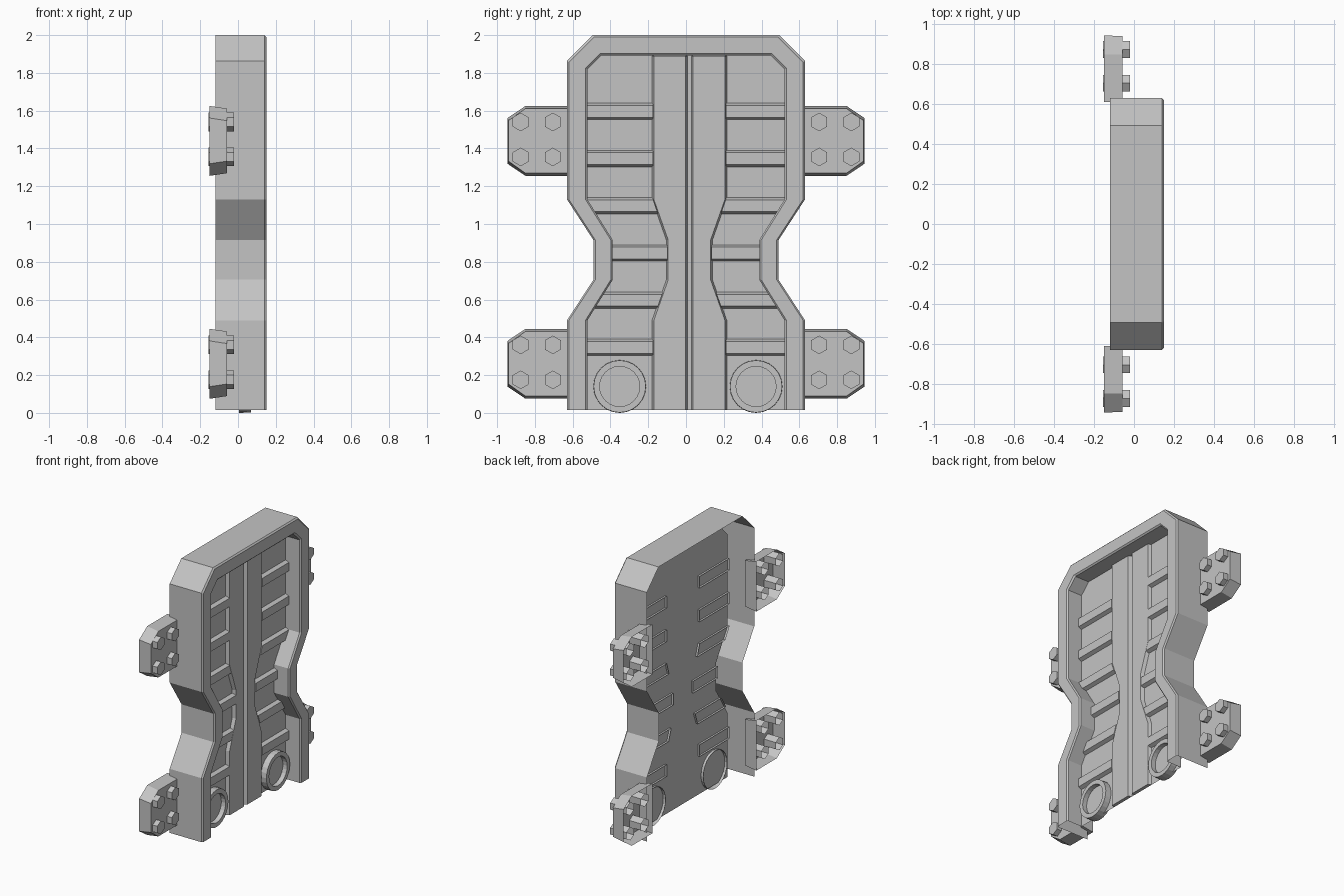
import bpy, bmesh, math

cube = bpy.data.objects.get("Cube")
if cube:
    bpy.data.objects.remove(cube, do_unlink=True)

grey = bpy.data.materials.new("plain_grey")
grey.use_nodes = True
COLOUR = (0.55, 0.55, 0.55, 1)
grey.diffuse_color = COLOUR
grey.node_tree.nodes["Principled BSDF"].inputs["Base Color"].default_value = COLOUR

BOTTOM = 0.015
FLOOR = 0.025
BREAKS = [BOTTOM, 0.49, 0.705, 0.915, 1.13]


def loft(name, sections, closed=True, cap=True):
    """Skin (x, [(y, z), ...]) sections, then cap the last one in strips."""
    bm = bmesh.new()
    rows = [[bm.verts.new((x, y, z)) for y, z in pts] for x, pts in sections]
    n = len(rows[0])
    for a, b in zip(rows, rows[1:]):
        for i in range(n if closed else n - 1):
            j = (i + 1) % n
            bm.faces.new((a[i], a[j], b[j], b[i]))
    if cap:
        r = rows[-1]
        for i in range(n // 2 - 1):
            bm.faces.new((r[i], r[i + 1], r[n - 2 - i], r[n - 1 - i]))
    bmesh.ops.recalc_face_normals(bm, faces=bm.faces)
    mesh = bpy.data.meshes.new(name)
    bm.to_mesh(mesh)
    bm.free()
    mesh.materials.append(grey)
    obj = bpy.data.objects.new(name, mesh)
    bpy.context.collection.objects.link(obj)
    return obj


def arch(wide, waist, top, corner):
    """Waisted door outline, from one foot over the top to the other."""
    half = [(w, z) for w, z in zip((wide, wide, waist, waist, wide), BREAKS)]
    half += [(wide, top - corner), (wide - corner, top)]
    return half + [(-y, z) for y, z in reversed(half)]


def waisted(z, wide, waist):
    """Half width of a waisted outline at height z."""
    _, a, b, c, d = BREAKS
    t = min(max((z - a) / (b - a), 0), max((d - z) / (d - c), 0), 1)
    return wide + (waist - wide) * t


def polygon(cy, cz, r, n):
    return [(cy + r * math.sin(math.tau * i / n), cz + r * math.cos(math.tau * i / n))
            for i in range(n)]


# Hollow frame with recessed floor panel
loft("frame_and_panel", [
    (-0.12, arch(0.63, 0.49, 2.0, 0.137)),
    (0.14, arch(0.63, 0.49, 2.0, 0.137)),
    (0.15, arch(0.62, 0.48, 1.99, 0.133)),
    (0.15, arch(0.532, 0.398, 1.902, 0.078)),
    (0.14, arch(0.522, 0.388, 1.892, 0.074)),
    (FLOOR, arch(0.522, 0.388, 1.892, 0.074))], closed=False)

MID = 0.018
for side, label in ((-1, "right"), (1, "left")):
    # Raised spine plates either side of the centre groove
    levels = BREAKS + [1.89]

    def spine(inset):
        outer = [(MID + side * (waisted(z, 0.198, 0.122) - inset), z) for z in levels]
        inner = [(MID + side * (0.018 - 0.008 + inset), z) for z in reversed(levels)]
        return outer + inner

    loft("spine_plate_" + label, [(FLOOR, spine(0)), (0.05, spine(0.01))])

    # Horizontal ribs, trimmed to the outline and the spine
    for k in range(6):
        low = 0.303 + 0.25 * k

        def rib(inset):
            lo, hi = low + inset, low + 0.087 - inset

            def far(z):
                return side * (waisted(z, 0.522, 0.388) + 0.003)

            def near(z):
                return MID + side * (waisted(z, 0.198, 0.122) - 0.005)

            return [(near(lo), lo), (far(lo), lo), (far(hi), hi), (near(hi), hi)]

        loft("rib_%s_%d" % (label, k + 1),
             [(0.01, rib(0)), (FLOOR, rib(0)), (0.052, rib(0.012))])

    # Round recessed sockets at the foot
    cy, cz = 0.01 + side * 0.361, 0.14
    loft("socket_" + label, [
        (0.005, polygon(cy, cz, 0.14, 24)), (0.07, polygon(cy, cz, 0.138, 24)),
        (0.07, polygon(cy, cz, 0.106, 24)), (0.035, polygon(cy, cz, 0.106, 24))])

    # Open-backed mounting brackets with hexagonal bolts
    for base, height in ((0.075, "lower"), (1.255, "upper")):
        def bracket(d):
            lower = [(0.61, d), (0.85, d), (0.945 - d / 3, 0.064 + d)]
            upper = [(y, 0.37 - z) for y, z in reversed(lower)]
            return [(side * y, base + z) for y, z in lower + upper]

        tag = height + "_" + label
        loft("bracket_" + tag, [(-0.15, bracket(0)), (-0.058, bracket(0.014))])
        for by in (0.705, 0.875):
            for bz in (0.1, 0.285):
                hexagon = polygon(side * by, base + bz, 0.049, 6)
                loft("bolt_" + tag, [(-0.155, hexagon), (-0.02, hexagon)])
